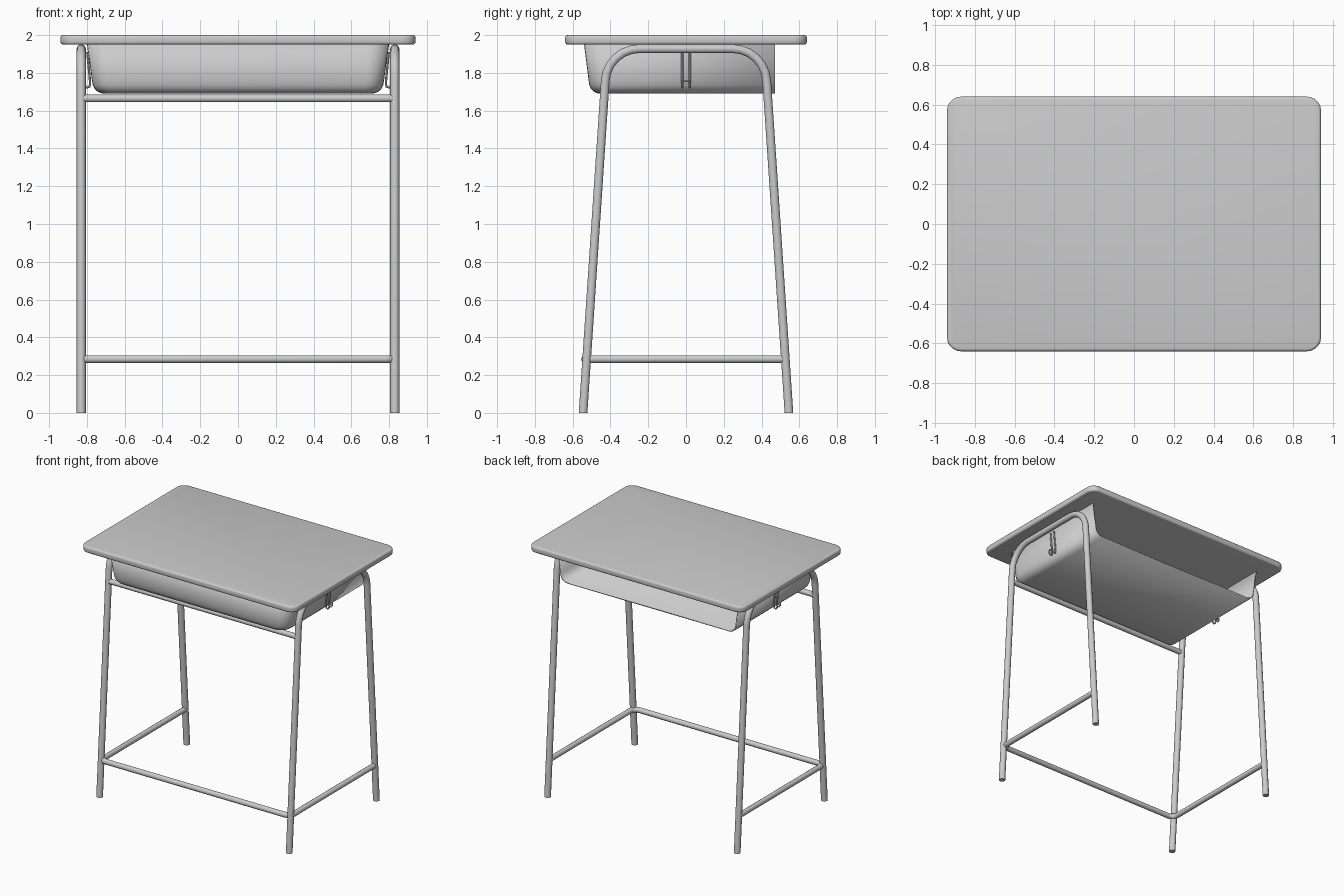
import bpy, bmesh, math
from mathutils import Vector

if "Cube" in bpy.data.objects:
    bpy.data.objects.remove(bpy.data.objects["Cube"])


def fillet(points, radius, n=5):
    """Round the inner corners of a polyline."""
    pts = [Vector(p) for p in points]
    out = [pts[0]]
    for a, p, b in zip(pts, pts[1:], pts[2:]):
        u, v = (a - p).normalized(), (b - p).normalized()
        half = u.angle(v) / 2
        centre = p + (u + v).normalized() * radius / math.sin(half)
        start = p + u * radius / math.tan(half) - centre
        end = p + v * radius / math.tan(half) - centre
        for i in range(n + 1):
            d = start.normalized().slerp(end.normalized(), i / n)
            out.append(centre + d.normalized() * radius)
    return out + [pts[-1]]


def finish(obj, angle=40):
    bpy.ops.object.select_all(action='DESELECT')
    obj.select_set(True)
    bpy.context.view_layer.objects.active = obj
    if obj.type == 'CURVE':
        bpy.ops.object.convert(target='MESH')
    bpy.ops.object.shade_smooth_by_angle(angle=math.radians(angle))
    return bpy.context.object


def tube(name, points, radius, res=3):
    cu = bpy.data.curves.new(name, 'CURVE')
    cu.dimensions = '3D'
    cu.bevel_depth = radius
    cu.bevel_resolution = res
    cu.use_fill_caps = True
    sp = cu.splines.new('POLY')
    sp.points.add(len(points) - 1)
    for sp_pt, p in zip(sp.points, points):
        sp_pt.co = (*p, 1)
    obj = bpy.data.objects.new(name, cu)
    bpy.context.collection.objects.link(obj)
    return finish(obj)


def mesh_object(name, bm):
    me = bpy.data.meshes.new(name)
    bm.to_mesh(me)
    bm.free()
    obj = bpy.data.objects.new(name, me)
    bpy.context.collection.objects.link(obj)
    return obj


# Tabletop: slab with rounded corners and softened rims
bm = bmesh.new()
bmesh.ops.create_cube(bm, size=1)
for v in bm.verts:
    v.co = (v.co.x * 1.88, v.co.y * 1.28, 1.975 + v.co.z * 0.05)
upright = [e for e in bm.edges if abs(e.verts[0].co.z - e.verts[1].co.z) > 0.01]
bmesh.ops.bevel(bm, geom=upright, offset=0.07, segments=5, profile=0.5, affect='EDGES')
rims = [e for e in bm.edges if abs(e.verts[0].co.z - e.verts[1].co.z) < 0.001]
bmesh.ops.bevel(bm, geom=rims, offset=0.014, segments=3, profile=0.5, affect='EDGES')
finish(mesh_object("tabletop", bm))

# Storage tray: lofted U-shaped plan, open at the back
levels = [(1.95, 0.0), (1.76, 0.027)]
r = 0.065
for i in range(1, 6):
    a = math.radians(18 * i)
    levels.append((1.755 - r * math.sin(a), 0.028 + r * (1 - math.cos(a))))
bm = bmesh.new()
rings = []
for z, inset in levels:
    w, front = 0.80 - inset, -0.54 + inset * 0.9
    plan = fillet([(-w, 0.47, z), (-w, front, z), (w, front, z), (w, 0.47, z)], 0.11 - inset * 0.5, 6)
    rings.append([bm.verts.new(p) for p in plan])
for a, b in zip(rings, rings[1:]):
    for i in range(len(a) - 1):
        bm.faces.new((b[i], b[i + 1], a[i + 1], a[i]))
bm.faces.new(rings[-1][::-1])
tray = mesh_object("storage_tray", bm)
solid = tray.modifiers.new("thickness", 'SOLIDIFY')
solid.thickness = 0.01
solid.offset = -1
finish(tray)

for side, s in (("left", -1), ("right", 1)):
    # Bent tube leg frame, feet cut level with the floor
    x = 0.83 * s
    path = fillet([(x, -0.545, 0), (x, -0.416, 1.928), (x, 0.416, 1.928), (x, 0.545, 0)], 0.18, 6)
    frame = tube(side + "_leg_frame", path, 0.024)
    for v in frame.data.vertices:
        if v.co.z < 0.02:
            v.co.z = 0

    # Bag hook: doubled wire curling outward at the bottom
    wire = [(0.798, 1.91), (0.783, 1.75), (0.786, 1.727), (0.80, 1.722), (0.811, 1.735), (0.813, 1.755)]
    hook = [(s * px, -0.02, pz) for px, pz in wire]
    hook += [(s * px, 0.02, pz) for px, pz in reversed(wire)]
    tube(side + "_bag_hook", hook, 0.006, 2)

# Upper front rail below the tray
tube("upper_front_rail", [(-0.83, -0.434, 1.665), (0.83, -0.434, 1.665)], 0.021)

# Lower U-shaped stretcher: across the front and back to the rear legs
z = 0.285
tube("lower_stretcher",
     fillet([(-0.83, 0.525, z), (-0.83, -0.534, z), (0.83, -0.534, z), (0.83, 0.525, z)], 0.05, 5), 0.021)
